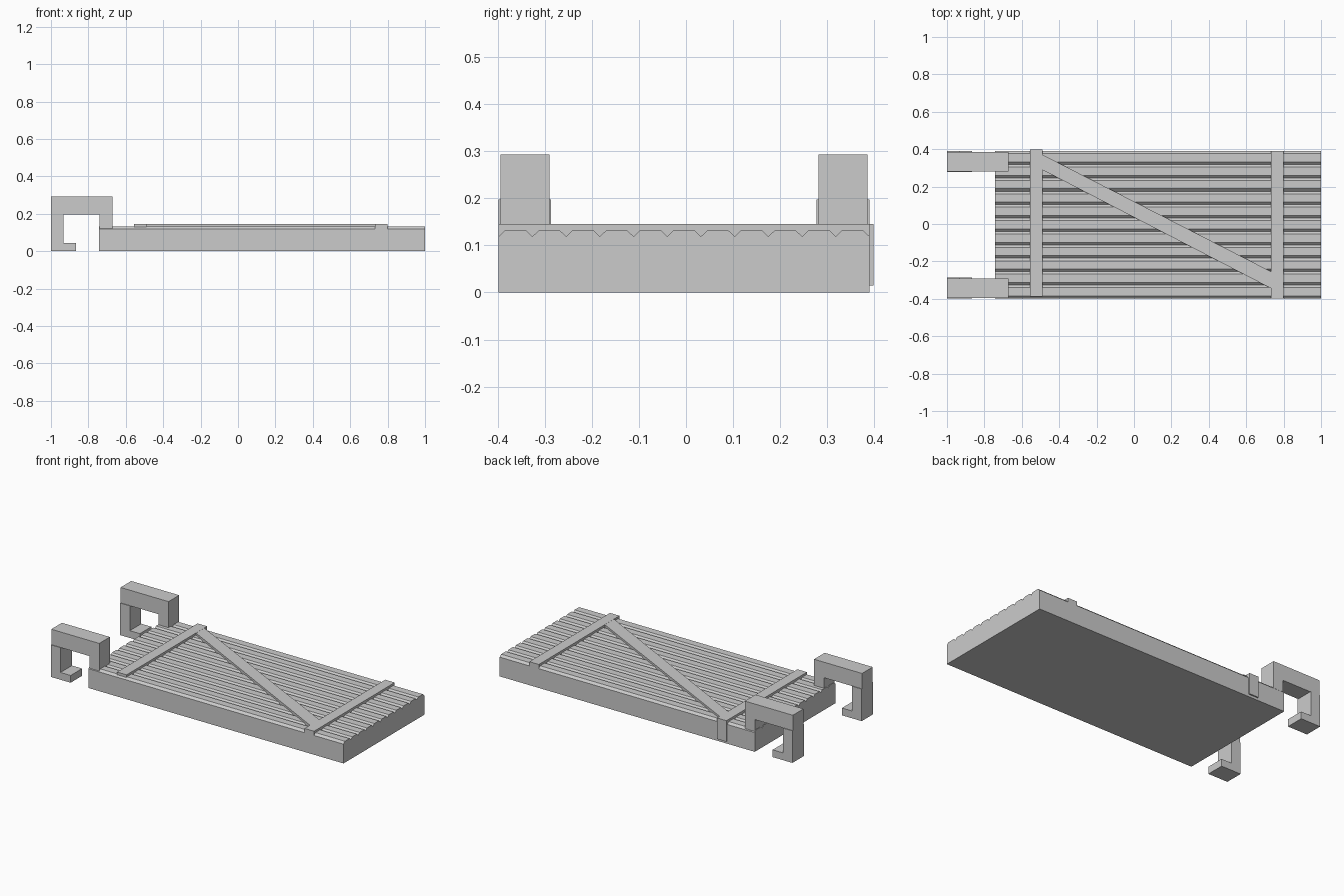
import bpy
import bmesh

cube = bpy.data.objects.get("Cube")
if cube:
    bpy.data.objects.remove(cube, do_unlink=True)

grey = bpy.data.materials.new("plain grey")
grey.use_nodes = True
colour = (0.6, 0.6, 0.6, 1)
grey.diffuse_color = colour
grey.node_tree.nodes["Principled BSDF"].inputs["Base Color"].default_value = colour


def prism(name, outline, axis, low, high):
    """Extrude a flat outline along one axis."""
    def place(p, d):
        return {"x": (d, p[0], p[1]), "y": (p[0], d, p[1]), "z": (p[0], p[1], d)}[axis]
    bm = bmesh.new()
    base = bm.faces.new([bm.verts.new(place(p, low)) for p in outline])
    grown = bmesh.ops.extrude_face_region(bm, geom=[base])["geom"]
    shift = [high - low if a == axis else 0 for a in "xyz"]
    bmesh.ops.translate(bm, vec=shift,
                        verts=[g for g in grown if isinstance(g, bmesh.types.BMVert)])
    bmesh.ops.recalc_face_normals(bm, faces=bm.faces)
    mesh = bpy.data.meshes.new(name)
    bm.to_mesh(mesh)
    bm.free()
    mesh.materials.append(grey)
    obj = bpy.data.objects.new(name, mesh)
    bpy.context.collection.objects.link(obj)
    return obj


def box(name, x, y, z):
    return prism(name, [(x[0], y[0]), (x[1], y[0]), (x[1], y[1]), (x[0], y[1])], "z", *z)


# Door slab, with V grooves between planks
front, back, planks = -0.398, 0.39, 11
top, groove_floor, half = 0.132, 0.119, 0.0135
step = (back - front) / planks
outline = [(back, 0), (front, 0), (front, groove_floor)]
for i in range(planks):
    y = front + i * step
    outline += [(y + half, top), (y + step - half, top), (y + step, groove_floor)]
prism("plank_panel", outline, "x", -0.743, 1.0)

# Cross battens, one folded over the back edge
rise = (groove_floor, 0.145)
box("left_batten", (-0.555, -0.49), (-0.388, 0.398), rise)
box("batten_end_flap", (-0.555, -0.49), (back - 0.005, 0.398), (0.015, 0.145))
box("right_batten", (0.733, 0.798), (front, back), rise)

# Diagonal brace
prism("diagonal_brace", [(-0.50, 0.295), (0.74, -0.348), (0.74, -0.258), (-0.50, 0.376)],
      "z", groove_floor, 0.1445)

# Hinge brackets: angled arm, with a slightly wider hook below
arm = [(-1, 0.197), (-0.74, 0.197), (-0.74, 0.1), (-0.672, 0.1), (-0.672, 0.293), (-1, 0.293)]
hook = [(-1, 0), (-0.865, 0), (-0.865, 0.045), (-0.934, 0.045), (-0.934, 0.198), (-1, 0.198)]
for side, y in (("front", -0.3425), ("back", 0.3335)):
    prism(side + "_hinge_arm", arm, "y", y - 0.052, y + 0.052)
    prism(side + "_hinge_hook", hook, "y", y - 0.056, y + 0.056)
